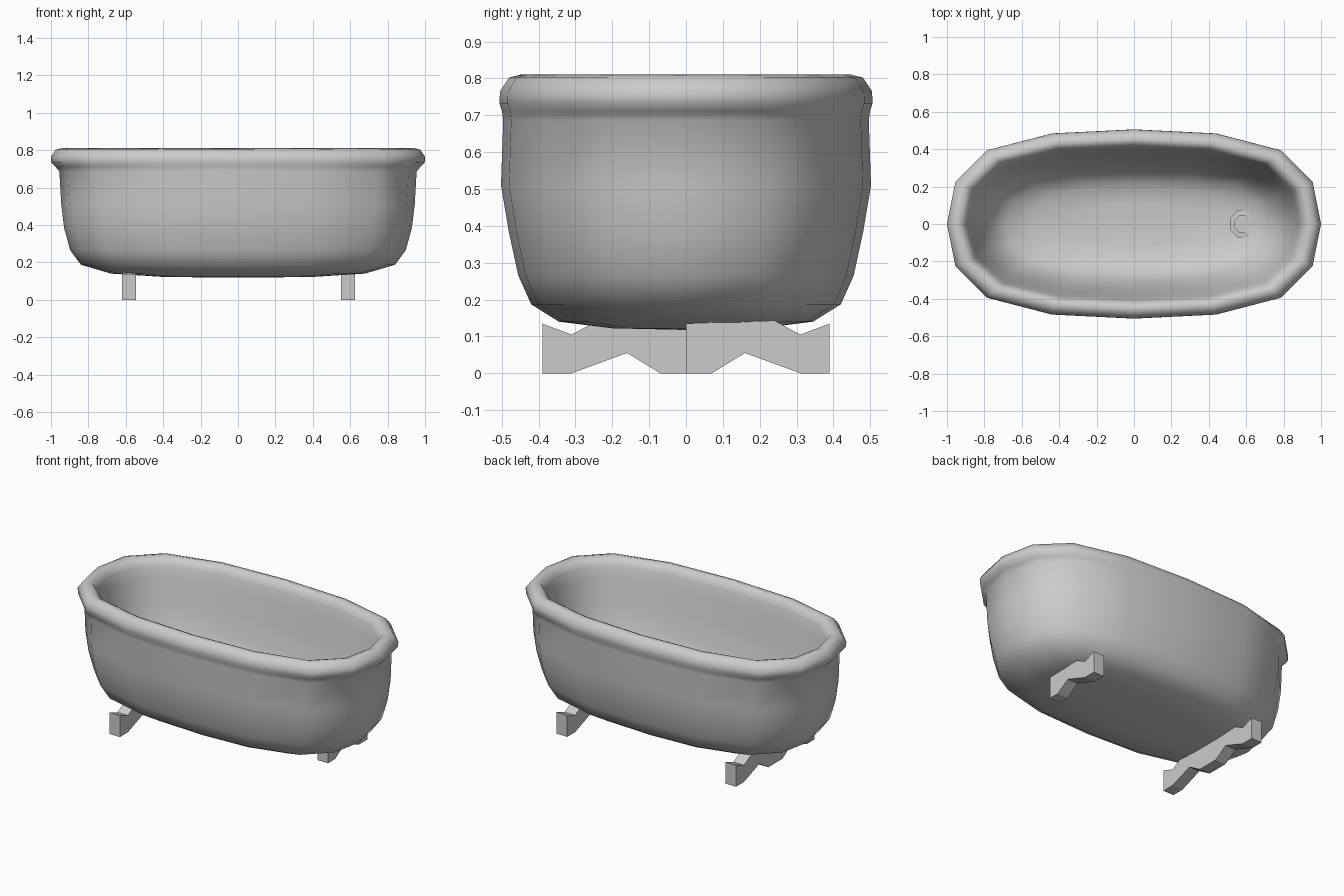
import bpy, bmesh, math

if "Cube" in bpy.data.objects:
    bpy.data.objects.remove(bpy.data.objects["Cube"])

def finish(name, bm, smooth=None):
    bmesh.ops.recalc_face_normals(bm, faces=bm.faces)
    me = bpy.data.meshes.new(name)
    bm.to_mesh(me)
    bm.free()
    ob = bpy.data.objects.new(name, me)
    bpy.context.collection.objects.link(ob)
    if smooth:
        bpy.ops.object.select_all(action='DESELECT')
        ob.select_set(True)
        bpy.context.view_layer.objects.active = ob
        bpy.ops.object.shade_smooth_by_angle(angle=math.radians(smooth))
    return ob

def loft(bm, outline, rings):
    """Stack scaled copies of a unit outline; rings are (x radius, y radius, z, centre x)."""
    loops = [[bm.verts.new((x * a + cx, y * b, z)) for x, y in outline]
             for a, b, z, cx in rings]
    n = len(outline)
    for lo, hi in zip(loops, loops[1:]):
        for i in range(n):
            j = (i + 1) % n
            bm.faces.new((lo[i], lo[j], hi[j], hi[i]))
    bm.faces.new(loops[0][::-1])
    bm.faces.new(loops[-1])

# 16-sided rounded outline from one quarter
q = [(1, 0), (.955, .445), (.785, .78), (.44, .957)]
half = q + [(0, 1)] + [(-x, y) for x, y in q[:0:-1]]
outline = half + [(-x, -y) for x, y in half]

# Tub: outer shell up, over the rolled rim, down the sloping inside
outer = [(.04, .02, .118), (.40, .20, .122), (.68, .345, .14), (.84, .42, .187),
         (.897, .455, .265), (.93, .481, .385), (.945, .502, .51), (.955, .496, .685)]
rim = [(.975, .499, .71), (.998, .506, .732), (1.0, .505, .765), (.975, .48, .802),
       (.945, .45, .81), (.915, .425, .798), (.895, .41, .76)]
inner = [(.88, .395, .69), (.855, .372, .56), (.82, .345, .43), (.765, .305, .31),
         (.69, .26, .24), (.55, .20, .2), (.3, .11, .185)]
bm = bmesh.new()
loft(bm, outline, [(a, b, z, 0) for a, b, z in outer + rim + inner])
finish("tub", bm, 80)

# Drain: octagonal flange with a recessed centre
octagon = [(math.cos(math.radians(22.5 + 45 * i)), math.sin(math.radians(22.5 + 45 * i)))
           for i in range(8)]
bm = bmesh.new()
loft(bm, octagon, [(r, r, z, .585) for r, z in
                   [(.079, .18), (.079, .222), (.05, .224), (.05, .214)]])
finish("drain", bm, 20)

# Feet: scalloped cross bars, the one at the drain end only spanning the back half
top = [(0, .135), (.24, .143), (.31, .105), (.39, .135)]
bottom = [(.39, 0), (.31, 0), (.16, .055), (.07, 0)]

def foot_bar(name, x, profile, w=.037):
    bm = bmesh.new()
    f = bm.faces.new([bm.verts.new((x - w, y, z)) for y, z in profile])
    ext = bmesh.ops.extrude_face_region(bm, geom=[f])["geom"]
    for v in ext:
        if isinstance(v, bmesh.types.BMVert):
            v.co.x = x + w
    bm.faces.new([v for v in bm.verts if v.co.x < x]) if len(bm.faces) < len(profile) + 2 else None
    finish(name, bm)

side = top + bottom
foot_bar("foot_bar_drain_end", .588, side + [(0, 0)])
foot_bar("foot_bar_head_end", -.583, side + [(-y, z) for y, z in side[:0:-1]])
